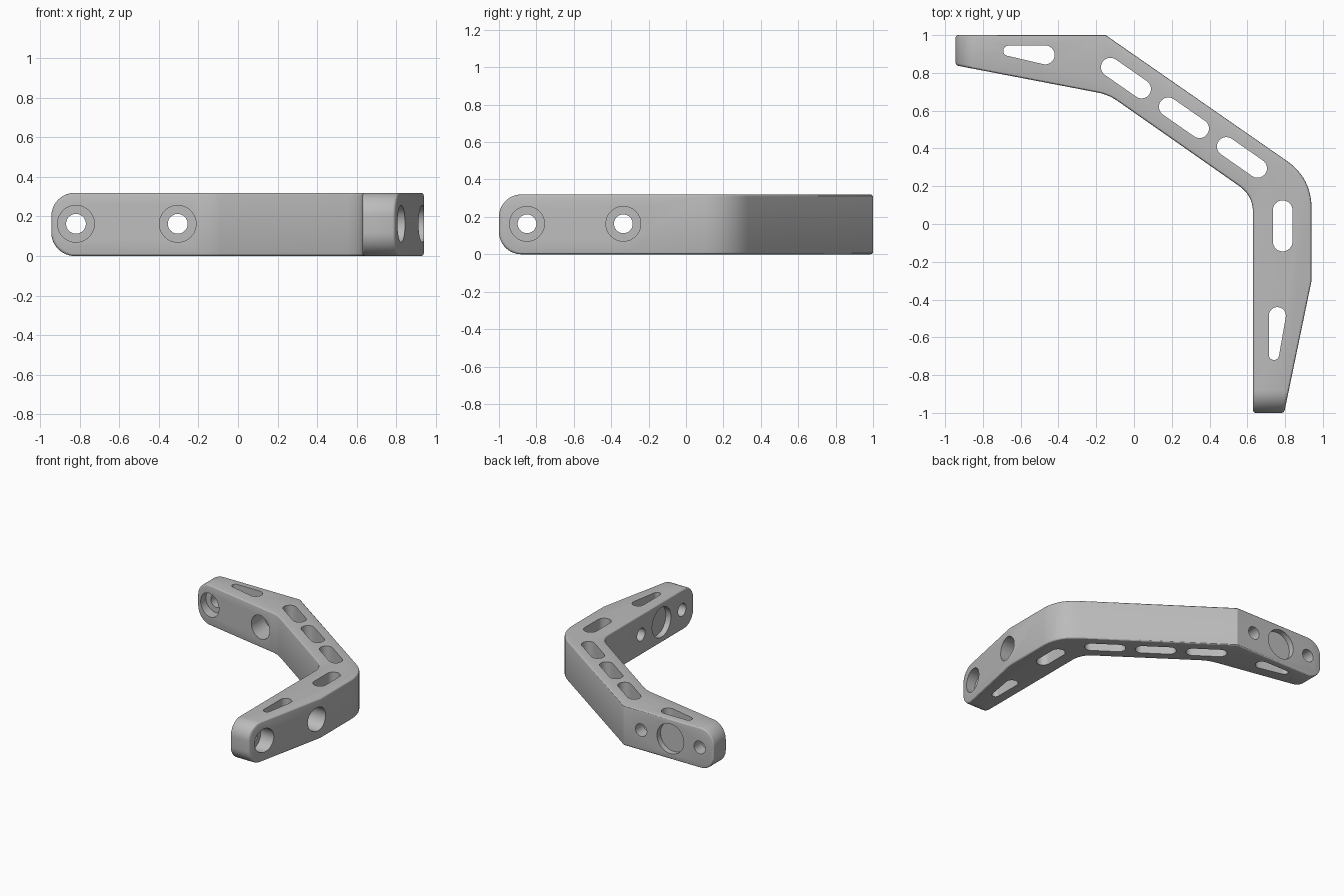
import bpy, bmesh, math
from mathutils import Vector

HEIGHT, MID = 0.32, 0.163

if "Cube" in bpy.data.objects:
    bpy.data.objects.remove(bpy.data.objects["Cube"])

grey = bpy.data.materials.new("machined_grey")
grey.use_nodes = True
grey.diffuse_color = (0.5, 0.5, 0.5, 1)
grey.node_tree.nodes["Principled BSDF"].inputs["Base Color"].default_value = (0.5, 0.5, 0.5, 1)


def fillet(points):
    """Outline from (x, y, tangent length) corners."""
    out = []
    for i, (x, y, t) in enumerate(points):
        c = Vector((x, y))
        if t == 0:
            out.append(c)
            continue
        a = c + (Vector(points[i - 1][:2]) - c).normalized() * t
        b = c + (Vector(points[(i + 1) % len(points)][:2]) - c).normalized() * t
        n = 12
        for k in range(n + 1):
            s = k / n
            out.append(a * (1 - s) ** 2 + c * 2 * s * (1 - s) + b * s ** 2)
    return out


def prism(name, outline, z0, z1):
    """Extrude a flat outline from z0 to z1."""
    bm = bmesh.new()
    face = bm.faces.new([bm.verts.new((p[0], p[1], z0)) for p in outline])
    new = bmesh.ops.extrude_face_region(bm, geom=[face])["geom"]
    for v in new:
        if isinstance(v, bmesh.types.BMVert):
            v.co.z = z1
    bmesh.ops.recalc_face_normals(bm, faces=bm.faces)
    mesh = bpy.data.meshes.new(name)
    bm.to_mesh(mesh)
    bm.free()
    mesh.materials.append(grey)
    obj = bpy.data.objects.new(name, mesh)
    bpy.context.collection.objects.link(obj)
    return obj


def circle(r, n=48):
    return [(r * math.cos(math.tau * k / n), r * math.sin(math.tau * k / n)) for k in range(n)]


# Bent bracket body
outline = fillet([
    (-0.945, 1, 0), (-0.15, 1, 0), (0.94, 0.243, 0.16), (0.94, -0.3, 0),
    (0.795, -1, 0), (0.63, -1, 0), (0.63, 0.15, 0.09),
    (-0.135, 0.685, 0.06), (-0.945, 0.84, 0)])
body = prism("bracket_body", outline, 0, HEIGHT)

# Round the two arm ends
bm = bmesh.new()
bm.from_mesh(body.data)


def is_end_edge(e):
    a, b = (v.co for v in e.verts)
    flat = abs(a.z - b.z) < 1e-4
    return flat and (max(a.x, b.x) < -0.94 or max(a.y, b.y) < -0.99)


bmesh.ops.bevel(bm, geom=[e for e in bm.edges if is_end_edge(e)], offset=0.12,
                segments=12, profile=0.5, affect="EDGES")
bm.to_mesh(body.data)
bm.free()

bpy.ops.object.select_all(action="DESELECT")
bpy.context.view_layer.objects.active = body
body.select_set(True)

# Softened rim
rim = body.modifiers.new("rim", "BEVEL")
rim.width = 0.014
rim.segments = 3
rim.limit_method = "ANGLE"
rim.angle_limit = math.radians(40)
bpy.ops.object.modifier_apply(modifier="rim")


def cut(cutter):
    cutter.hide_render = True
    mod = body.modifiers.new("cut", "BOOLEAN")
    mod.operation = "DIFFERENCE"
    mod.solver = "EXACT"
    mod.object = cutter
    bpy.ops.object.modifier_apply(modifier="cut")
    bpy.data.objects.remove(cutter)


def slot(x0, y0, r0, x1, y1, r1, n=16):
    """Cut an upright slot: the hull of two circles."""
    a, b = Vector((x0, y0)), Vector((x1, y1))
    d = b - a
    heading = math.atan2(d.y, d.x)
    half = math.acos((r0 - r1) / d.length)
    pts = []
    for c, r, start, end in ((b, r1, -half, half), (a, r0, half, math.tau - half)):
        for k in range(n + 1):
            t = heading + start + (end - start) * k / n
            pts.append((c.x + r * math.cos(t), c.y + r * math.sin(t)))
    cut(prism("slot_cutter", pts, -0.1, HEIGHT + 0.1))


# Lightening slots: three along the diagonal, one by the bend, one tapered per arm
for i in range(3):
    dx, dy = 0.307 * i, -0.21 * i
    slot(-0.125 + dx, 0.83 + dy, 0.05, 0.04 + dx, 0.715 + dy, 0.05)
slot(0.787, 0.073, 0.052, 0.787, -0.093, 0.052)
slot(0.759, -0.485, 0.045, 0.741, -0.693, 0.027)
slot(-0.47, 0.895, 0.05, -0.665, 0.917, 0.027)


def bore(arm, along, r, near, far):
    """Cut a round hole; depths are measured from the arm's mounting face."""
    c = prism("bore_cutter", circle(r), near, far)
    if arm == "back":
        c.rotation_euler = (math.pi / 2, 0, 0)
        c.location = (along, 1, MID)
    else:
        c.rotation_euler = (0, math.pi / 2, 0)
        c.location = (0.63, along, MID)
    bpy.context.view_layer.update()
    cut(c)


# Screw holes with counterbores, and a shallow round pocket between them
for arm, end, inner in (("back", -0.82, -0.305), ("side", -0.85, -0.335)):
    for along in (end, inner):
        bore(arm, along, 0.05, -0.1, 0.5)
        bore(arm, along, 0.093, 0.1, 0.5)
    bore(arm, (end + inner) / 2, 0.118, -0.1, 0.045)

bpy.ops.object.shade_smooth_by_angle(angle=math.radians(28))
